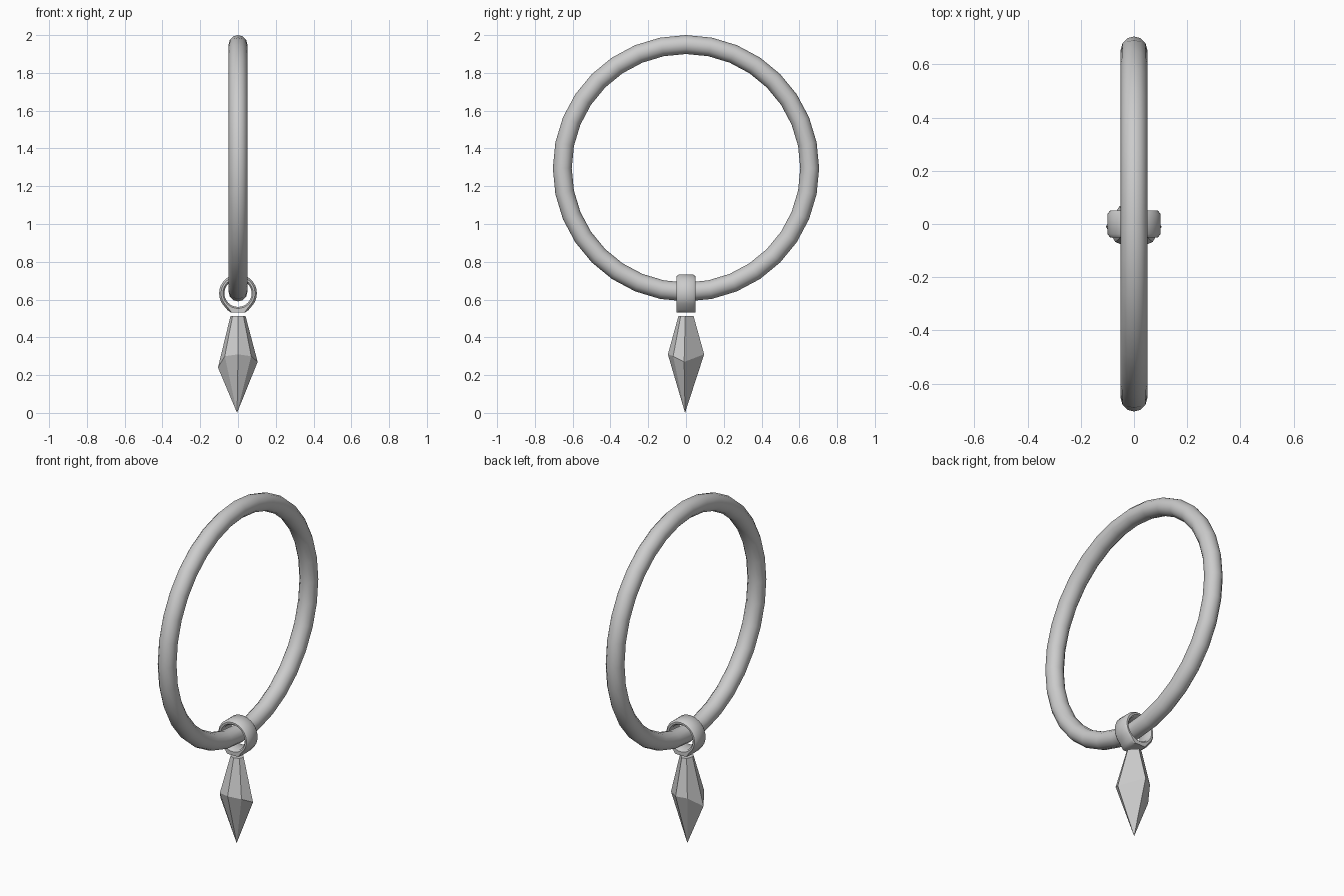
import bpy, bmesh, math
from math import cos, sin, pi

if "Cube" in bpy.data.objects:
    bpy.data.objects.remove(bpy.data.objects["Cube"])


def make_object(name, bm, smooth=None):
    bmesh.ops.recalc_face_normals(bm, faces=bm.faces)
    me = bpy.data.meshes.new(name)
    bm.to_mesh(me)
    bm.free()
    ob = bpy.data.objects.new(name, me)
    bpy.context.collection.objects.link(ob)
    if smooth:
        bpy.ops.object.select_all(action='DESELECT')
        ob.select_set(True)
        bpy.context.view_layer.objects.active = ob
        bpy.ops.object.shade_smooth_by_angle(angle=math.radians(smooth))
    return ob


def bridge(bm, a, b):
    n = len(a)
    for i in range(n):
        bm.faces.new((a[i], a[(i + 1) % n], b[(i + 1) % n], b[i]))


# large hoop, standing in the YZ plane
bpy.ops.mesh.primitive_torus_add(major_radius=0.655, minor_radius=0.05,
                                 major_segments=32, minor_segments=12,
                                 location=(0, 0, 1.295), rotation=(0, pi / 2, 0))
bpy.context.object.name = "hoop"
bpy.ops.object.shade_smooth_by_angle(angle=math.radians(50))

# bail: rounded band around the hoop, thickened into a small foot at the bottom
bm = bmesh.new()
section = [(0.072, -0.04), (0.08, -0.05), (0.09, -0.05), (0.1, -0.038),
           (0.1, 0.038), (0.09, 0.05), (0.08, 0.05), (0.072, 0.04)]
rings = []
for k in range(32):
    a = 2 * pi * k / 32
    ring = []
    for r, y in section:
        x, z = r * cos(a), r * sin(a)
        if r > 0.085 and z < -0.07 and abs(x) < 0.06:
            z = -0.101 if abs(x) < 0.042 else z - 0.006
        ring.append(bm.verts.new((x, y, 0.633 + z)))
    rings.append(ring)
for k in range(32):
    bridge(bm, rings[k], rings[(k + 1) % 32])
make_object("bail", bm, 50)

# faceted crystal drop with an uneven girdle
bm = bmesh.new()
girdle = [(-0.106, -0.01, 0.24), (-0.07, -0.068, 0.30), (0, -0.096, 0.31),
          (0.07, -0.068, 0.30), (0.104, -0.01, 0.27), (0, 0.096, 0.31),
          (-0.055, 0.066, 0.30)]
top, mid = [], []
for x, y, z in girdle:
    r = math.hypot(x, y)
    top.append(bm.verts.new((0.04 * x / r, 0.04 * y / r, 0.513)))
    mid.append(bm.verts.new((x, y, z)))
tip = bm.verts.new((-0.005, -0.005, 0))
bridge(bm, top, mid)
bm.faces.new(top)
for i in range(len(mid)):
    bm.faces.new((mid[i], mid[(i + 1) % len(mid)], tip))
make_object("crystal", bm)
